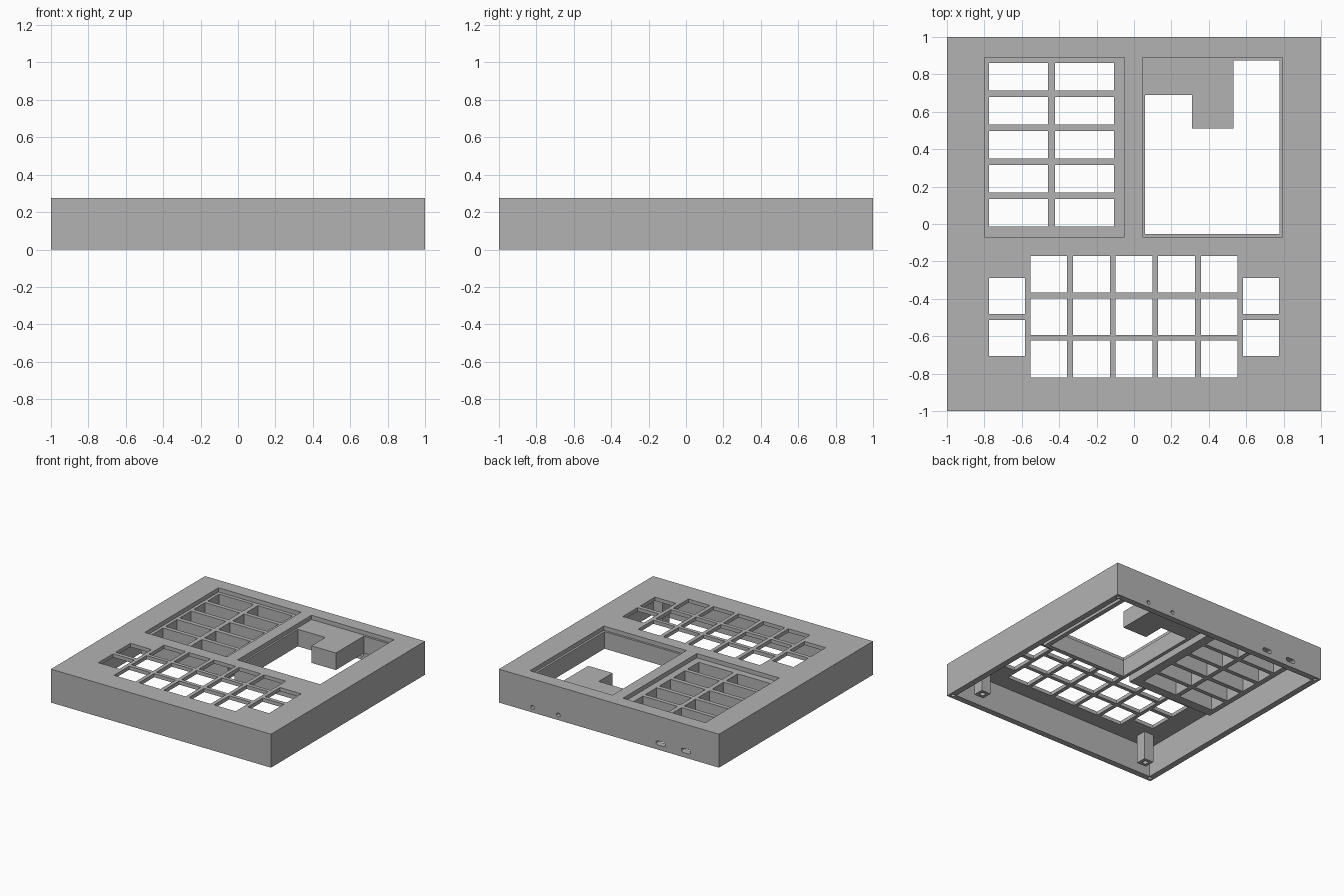
import bpy, bmesh, math

if "Cube" in bpy.data.objects:
    bpy.data.objects.remove(bpy.data.objects["Cube"])

grey = bpy.data.materials.new("plain grey")
grey.diffuse_color = (0.45, 0.45, 0.45, 1)
grey.use_nodes = True
grey.node_tree.nodes["Principled BSDF"].inputs["Base Color"].default_value = grey.diffuse_color

H = 0.275        # overall height
LEDGE = 0.24     # level of the two recess floors
TRAY_Z = 0.10    # underside of the trays


def rect(x0, x1, y0, y1):
    return [(x0, y0), (x1, y0), (x1, y1), (x0, y1)]


def circle(cx, cy, r, n=16):
    return [(cx + r * math.cos(2 * math.pi * i / n), cy + r * math.sin(2 * math.pi * i / n))
            for i in range(n)]


def slot(cx, cy, half, r, n=8):
    """Rounded slot outline, counter-clockwise."""
    pts = []
    for side, start in ((1, -math.pi / 2), (-1, math.pi / 2)):
        for i in range(n + 1):
            a = start + math.pi * i / n
            pts.append((cx + side * half + r * math.cos(a), cy + r * math.sin(a)))
    return pts


def prisms(name, outlines, z0, z1, along_y=False):
    """Extrude outlines from z0 to z1 (or, as x/z outlines, along y)."""
    bm = bmesh.new()
    for pts in outlines:
        place = (lambda p, d: (p[0], d, p[1])) if along_y else (lambda p, d: (p[0], p[1], d))
        lo = [bm.verts.new(place(p, z0)) for p in pts]
        hi = [bm.verts.new(place(p, z1)) for p in pts]
        bm.faces.new(lo[::-1])
        bm.faces.new(hi)
        for i in range(len(pts)):
            j = (i + 1) % len(pts)
            bm.faces.new((lo[i], lo[j], hi[j], hi[i]))
    bmesh.ops.recalc_face_normals(bm, faces=bm.faces)
    me = bpy.data.meshes.new(name)
    bm.to_mesh(me)
    bm.free()
    me.materials.append(grey)
    ob = bpy.data.objects.new(name, me)
    bpy.context.collection.objects.link(ob)
    return ob


def combine(target, tool, operation):
    """Apply a boolean and throw the tool away."""
    tool.hide_render = True
    mod = target.modifiers.new(tool.name, 'BOOLEAN')
    mod.operation, mod.solver, mod.object = operation, 'EXACT', tool
    bpy.context.view_layer.objects.active = target
    bpy.ops.object.modifier_apply(modifier=mod.name)
    bpy.data.objects.remove(tool)


# Hollow case, open underneath
case = prisms("case", [rect(-1, 1, -1, 1)], 0, H)
combine(case, prisms("cavity", [rect(-.95, .95, -.95, .95)], -.1, .245), 'DIFFERENCE')

# Deep tray blocks under the two recesses, and front screw posts
combine(case, prisms("tray_blocks", [rect(-.82, -.03, -.09, .91), rect(.03, .815, -.09, .91)],
                     TRAY_Z, .26), 'UNION')
combine(case, prisms("posts", [rect(s * .8 - .043, s * .8 + .043, -.865, -.779) for s in (-1, 1)],
                     .01, .26), 'UNION')

# Shallow recesses in the top
combine(case, prisms("recesses", [rect(-.8, -.05, -.07, .89), rect(.045, .795, -.07, .89)],
                     LEDGE, H + .1), 'DIFFERENCE')

# Openings: 2 x 5 compartments, and a window with a stepped tab
cells = [rect(x, x + .315, y, y + .147)
         for x in (-.775, -.422) for y in (-.013, .168, .351, .533, .714)]
window = [(.06, -.053), (.777, -.053), (.777, .873), (.532, .873),
          (.532, .51), (.31, .51), (.31, .69), (.06, .69)]
combine(case, prisms("openings", cells + [window], -.1, H + .1), 'DIFFERENCE')

# Key holes: 5 x 3 grid plus two at each side
keys = [rect(i * .2275 - .098, i * .2275 + .098, y, y + .196)
        for i in range(-2, 3) for y in (-.82, -.593, -.367)]
keys += [rect(s * .68 - .096, s * .68 + .096, y, y + .192)
         for s in (-1, 1) for y in (-.705, -.48)]
combine(case, prisms("key_holes", keys, .15, H + .1), 'DIFFERENCE')

# Screw holes in the rim corners and posts
screws = [circle(sx * .967, sy * .967, .015) for sx in (-1, 1) for sy in (-1, 1)]
screws += [circle(s * .8, -.822, .02) for s in (-1, 1)]
combine(case, prisms("screw_holes", screws, -.1, .12), 'DIFFERENCE')

# Cable ports through the back wall
ports = [circle(x, .042, .016) for x in (.695, .46)]
ports += [slot(x, .055, .025, .017) for x in (-.47, -.70)]
combine(case, prisms("ports", ports, .93, 1.1, along_y=True), 'DIFFERENCE')

bpy.ops.object.select_all(action='DESELECT')
case.select_set(True)
bpy.context.view_layer.objects.active = case
bpy.ops.object.shade_smooth_by_angle(angle=math.radians(30))
